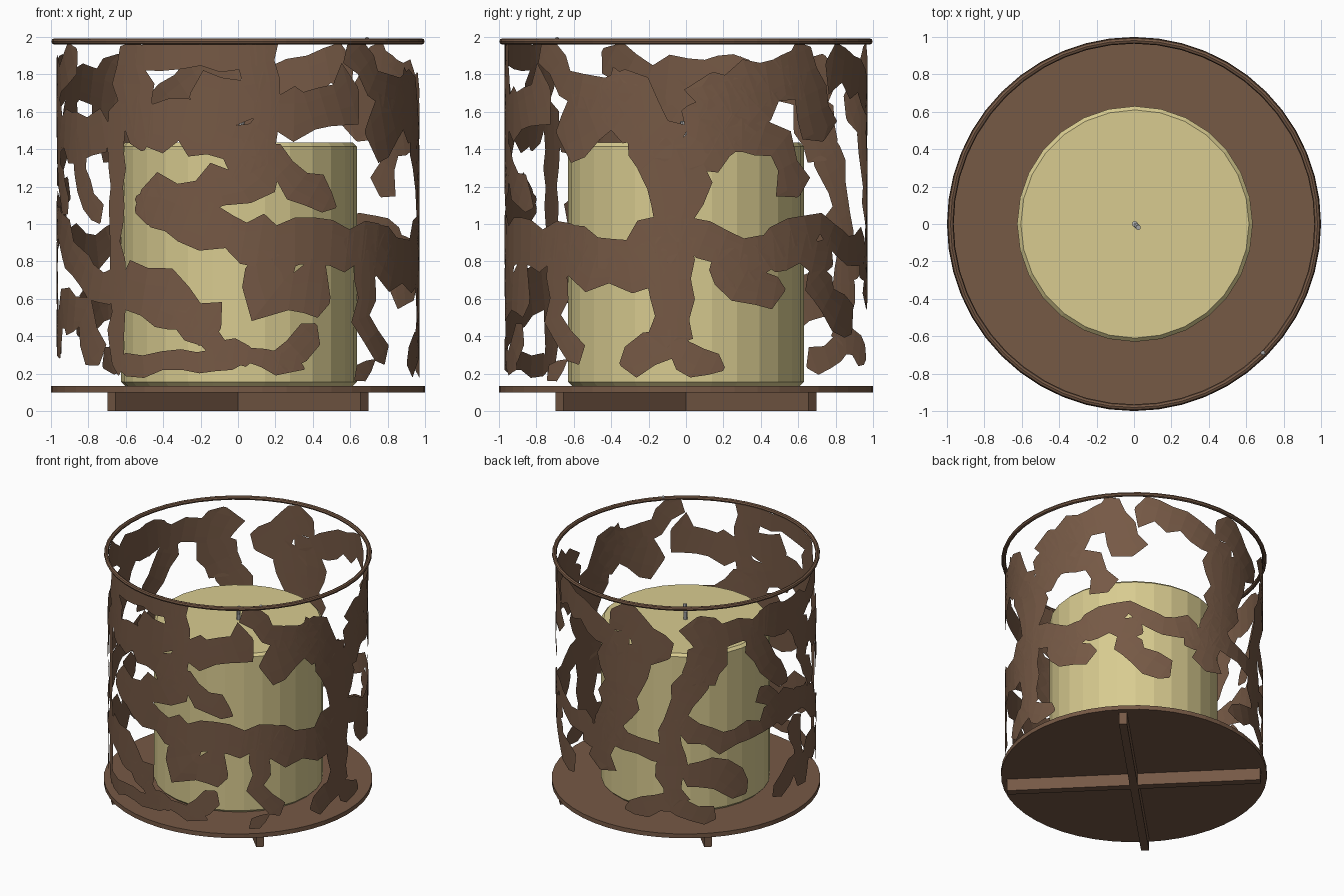
import bpy, bmesh, math, random
from mathutils import Vector
random.seed(4)
R = 0.97


def material(name, rgb):
    m = bpy.data.materials.new(name)
    m.diffuse_color = (*rgb, 1)
    return m


brown = material("dark_bronze", (0.18, 0.10, 0.06))
wax = material("cream_wax", (0.69, 0.60, 0.28))
grey = material("wick_grey", (0.5, 0.5, 0.5))


def finish(name, mat):
    o = bpy.context.object
    o.name = name
    o.data.materials.append(mat)
    return o


def cylinder(name, mat, r, z0, z1, sides, x=0.0, y=0.0):
    bpy.ops.mesh.primitive_cylinder_add(vertices=sides, radius=r, depth=z1 - z0,
                                        location=(x, y, (z0 + z1) / 2))
    return finish(name, mat)


# Base plate standing on two crossed diagonal bars
cylinder("base_plate", brown, 1.0, 0.10, 0.135, 48)
for i, angle in enumerate((45, 135)):
    bpy.ops.mesh.primitive_cube_add(size=1, rotation=(0, 0, math.radians(angle)))
    bar = finish(f"foot_bar_{i + 1}", brown)
    bar.scale = (1.91, 0.06, 0.10 - 0.001 * i)
    bar.location.z = 0.05 + 0.0005 * i

# Candle with a softened top edge, and a bent wick
candle = cylinder("candle", wax, 0.63, 0.135, 1.435, 28, 0.005)
bev = candle.modifiers.new("edge", 'BEVEL')
bev.width, bev.segments = 0.02, 1
cylinder("wick_lower", grey, 0.016, 1.43, 1.50, 8, 0.005)
wick = cylinder("wick_tip", grey, 0.014, 1.48, 1.55, 8, 0.016, -0.012)
wick.rotation_euler = (0.2, 0.2, 0)

# Rim ring and its small clasp
bpy.ops.mesh.primitive_torus_add(major_radius=0.981, minor_radius=0.017, location=(0, 0, 1.976),
                                 major_segments=48, minor_segments=8)
finish("rim_ring", brown)
bpy.ops.mesh.primitive_uv_sphere_add(segments=8, ring_count=6, radius=0.013,
                                     location=(0.69, -0.69, 1.987))
finish("rim_clasp", grey)


# Cut-out screen: ragged, pointed branches wrapped on a cylinder.
# Each branch is half-width, then (sideways, height) points seen from one side.
def branch(bm, centre, half, pts):
    path = [Vector((math.asin(max(-1, min(1, s / R))) * R, z)) for s, z in zip(pts[::2], pts[1::2])]
    line = []
    for a, b in zip(path, path[1:]):
        n = max(1, round((b - a).length / 0.10))
        line += [a.lerp(b, k / n) for k in range(n)]
    line.append(path[-1])
    sides = []
    last = len(line) - 1
    # pointed tips reach a little past the path ends
    tip0 = line[0] + (line[0] - line[1]).normalized() * 0.06
    tip1 = line[last] + (line[last] - line[last - 1]).normalized() * 0.06
    line = [tip0, *line, tip1]
    last += 2
    for i, p in enumerate(line):
        d = (line[min(i + 1, last)] - line[max(i - 1, 0)]).normalized()
        nrm = Vector((-d.y, d.x))
        end = 0.1 if i in (0, last) else 1.05
        row = []
        edge_l, edge_r = (half * end * random.uniform(0.6, 1.45) for _ in range(2))
        for t in (edge_l, edge_l * 0.4, -edge_r * 0.4, -edge_r):
            q = p + nrm * t
            a = math.radians(centre) + q.x / R
            row.append(bm.verts.new((R * math.cos(a), R * math.sin(a), min(1.97, max(0.14, q.y)))))
        sides.append(row)
    for r0, r1 in zip(sides, sides[1:]):
        for k in range(3):
            bm.faces.new((r0[k], r0[k + 1], r1[k + 1], r1[k]))


front = [
    (0.10, -.57, 1.95, -.57, 1.65, -.52, 1.45),
    (0.11, -.55, 1.55, -.3, 1.52, -.05, 1.42, .1, 1.36),
    (0.08, -.5, 1.9, -.2, 1.9, .1, 1.92),
    (0.12, -.2, 1.68, .1, 1.65, .3, 1.58, .6, 1.7),
    (0.08, .1, 1.97, .15, 1.65, .12, 1.36),
    (0.12, -.5, 1.08, -.3, 1.12, .0, 1.22, .12, 1.36),
    (0.08, .18, 1.38, .33, 1.22, .48, 1.12),
    (0.10, -.5, 1.12, -.28, 1.02, -.05, .94, .2, .9, .5, .9, .8, .84),
    (0.14, .14, .8, .2, .64, .44, .6),
    (0.12, -.6, .64, -.4, .6, -.15, .46),
    (0.06, -.3, .5, -.1, .32, .05, .3),
    (0.05, -.6, .24, -.3, .26, .05, .30, .3, .24),
    (0.07, .22, .25, .38, .42),
    (0.05, -.64, 1.6, -.66, 1.0, -.64, .25),
    (0.07, .62, 1.92, .72, 1.75, .85, 1.7, .93, 1.5),
    (0.04, .66, .2, .7, .24),
]
right = [
    (0.15, -.42, 1.72, -.25, 1.55, -.12, 1.4),
    (0.12, -.65, 1.5, -.5, 1.55, -.3, 1.7),
    (0.15, -.1, 1.4, -.07, 1.1, -.08, .85),
    (0.10, -.1, .9, -.08, .6, -.1, .4),
    (0.08, -.3, .27, -.08, .36, .15, .25),
    (0.12, .04, 1.35, .18, 1.6, .15, 1.75),
    (0.10, .12, 1.6, .35, 1.75, .6, 1.8),
    (0.09, .15, 1.42, .3, 1.5, .5, 1.42, .58, 1.2),
    (0.09, -.1, 1.0, -.3, .86, -.55, .86, -.75, .9),
    (0.09, -.15, .82, -.3, .72, -.5, .76, -.62, .85),
    (0.09, .0, .98, .3, .86, .55, .88, .75, .8),
    (0.09, .2, .82, .3, .7, .48, .66),
    (0.06, -.6, .3, -.7, .5, -.68, .8),
]
back_right = [
    (0.11, -.1, 1.92, -.02, 1.7, .05, 1.5),
    (0.11, -.5, 1.45, -.38, 1.65, -.2, 1.8),
    (0.11, .15, 1.85, .45, 1.78, .75, 1.6),
    (0.08, -.5, .7, -.25, .9, .05, 1.0, .3, .84, .5, .9),
    (0.09, .0, .7, .1, .58, .3, .45),
    (0.10, .68, 1.6, .7, 1.1, .62, .6),
    (0.07, .5, .75, .7, .9, .8, 1.15),
]
back_left = [
    (0.13, -.65, 1.85, -.45, 1.72, -.33, 1.6),
    (0.14, -.05, 1.85, .02, 1.65, -.1, 1.4),
    (0.09, -.08, 1.45, -.2, 1.2, -.28, .95, -.27, .4),
    (0.08, -.2, 1.02, .1, .86, .42, .92, .62, 1.06, .8, 1.0),
    (0.09, -.3, .78, -.6, .82, -.75, .95),
    (0.08, -.5, 1.6, -.55, 1.3, -.7, 1.1),
    (0.07, -.55, .3, -.28, .4, .0, .26),
    (0.09, -.15, .62, .1, .6, .25, .45),
    (0.10, .05, 1.7, .35, 1.76, .62, 1.75),
    (0.09, .35, 1.7, .45, 1.4, .6, 1.25),
    (0.07, .55, .35, .75, .55, .7, .85),
]
left = [
    (0.10, -.35, 1.78, -.1, 1.75, .2, 1.78, .4, 1.9),
    (0.10, .0, 1.7, .2, 1.5, .45, 1.45, .65, 1.5),
    (0.09, .0, 1.05, .3, .92, .5, .72, .7, .65),
    (0.08, -.3, 1.2, -.1, .95, .1, 1.0),
    (0.09, .1, .35, .25, .55, .5, .5, .6, .3),
    (0.07, .45, 1.45, .5, 1.2, .6, 1.05),
    (0.07, .1, 1.55, .15, 1.3, .3, 1.1),
]
bm = bmesh.new()
for centre, group in ((-90, front), (0, right), (45, back_right), (135, back_left), (180, left)):
    for half, *pts in group:
        branch(bm, centre, half, pts)
me = bpy.data.meshes.new("branch_screen")
bm.to_mesh(me)
bm.free()
me.materials.append(brown)
bpy.context.collection.objects.link(bpy.data.objects.new("branch_screen", me))
